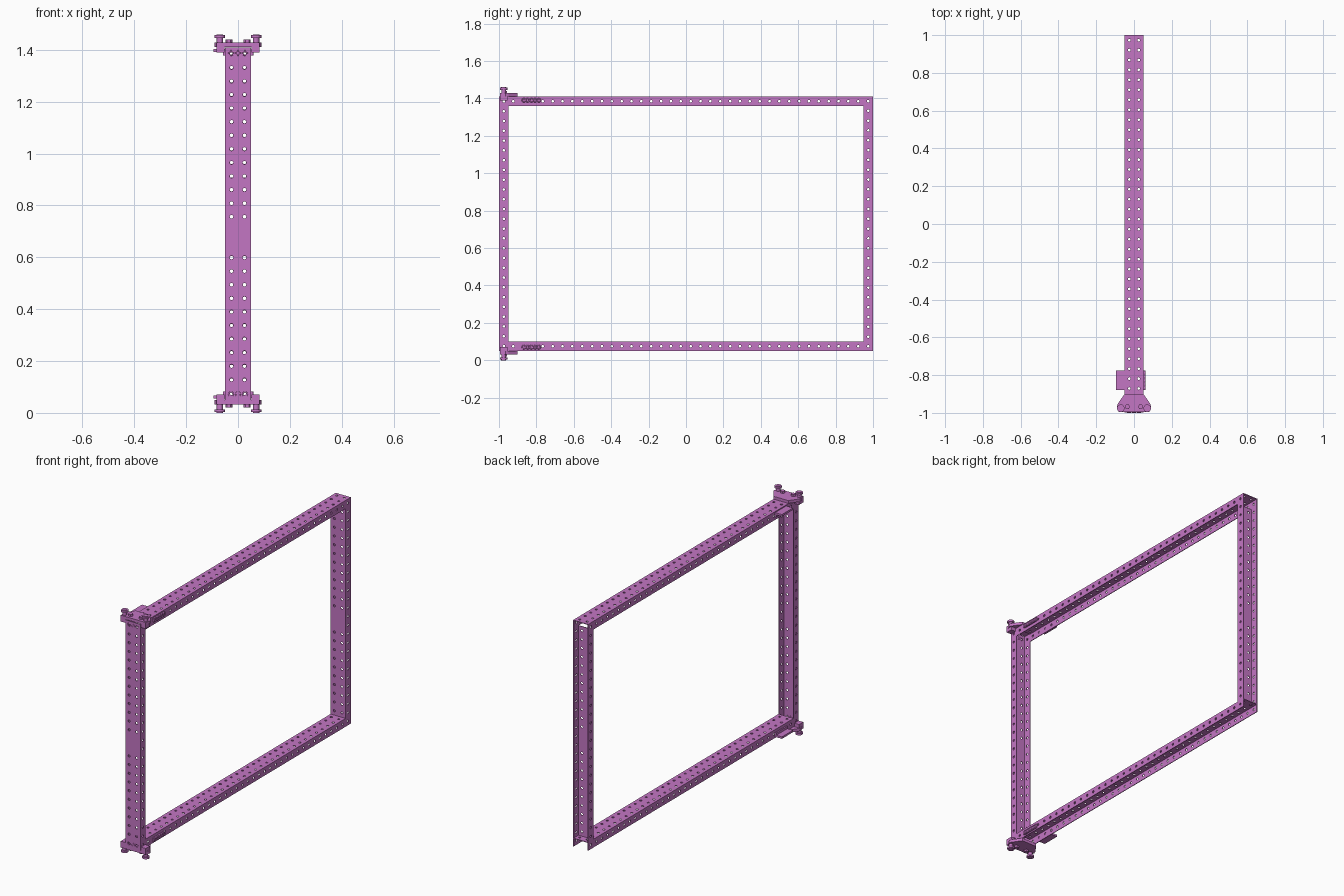
import bpy, bmesh, math
from mathutils import Vector

if "Cube" in bpy.data.objects:
    bpy.data.objects.remove(bpy.data.objects["Cube"])

T = 0.004            # sheet thickness
W = 0.05             # angle leg width
MID = 0.73           # mirror height for the upper / lower fittings
mat = bpy.data.materials.new("purple_paint")
mat.diffuse_color = (0.55, 0.18, 0.55, 1)
mat.use_nodes = True
mat.node_tree.nodes["Principled BSDF"].inputs["Base Color"].default_value = mat.diffuse_color


def finish(bm, name):
    me = bpy.data.meshes.new(name)
    bm.to_mesh(me)
    bm.free()
    ob = bpy.data.objects.new(name, me)
    me.materials.append(mat)
    bpy.context.collection.objects.link(ob)
    return ob


def strip(bm, place, length, cells, skip=(), seg=16, r=0.007):
    """Flat strip with a row of round holes; place(u, v) maps to 3D, v in -1..1."""
    p = length / cells
    for i in range(cells):
        c = (i + 0.5) * p
        outer, inner = [], []
        for k in range(seg):
            a = 2 * math.pi * k / seg
            x, y = math.cos(a), math.sin(a)
            m = max(abs(x), abs(y))
            outer.append(bm.verts.new(place(c + x / m * p / 2, y / m * W / 2)))
            inner.append(bm.verts.new(place(c + x * r, y * r)))
        if i in skip:
            bm.faces.new(outer)
            bmesh.ops.delete(bm, geom=inner, context='VERTS')
            continue
        for k in range(seg):
            j = (k + 1) % seg
            bm.faces.new((outer[k], outer[j], inner[j], inner[k]))


def channel(name, origin, along, inward, length, cells, skip=()):
    """Channel from two mirrored perforated angles; inward points from the web to the open side."""
    o, al, inw, X = Vector(origin), Vector(along), Vector(inward), Vector((1, 0, 0))
    bm = bmesh.new()
    strip(bm, lambda u, v: o + al * u + X * (W / 2 + v) + inw * T / 2, length, cells, skip)
    strip(bm, lambda u, v: o + al * u + X * (W - T / 2) + inw * (W / 2 + v), length, cells)
    bmesh.ops.remove_doubles(bm, verts=bm.verts, dist=1e-5)
    ob = finish(bm, name)
    s = ob.modifiers.new("sheet", 'SOLIDIFY')
    s.thickness, s.offset = T, 0
    m = ob.modifiers.new("other_angle", 'MIRROR')
    m.use_mirror_merge = False


def prism(name, pts, z0, z1, flip):
    """Extrude an xy outline between two heights, optionally mirrored to the lower corner."""
    if flip:
        z0, z1 = 2 * MID - z1, 2 * MID - z0
    bm = bmesh.new()
    f = bm.faces.new([bm.verts.new((x, y, z0)) for x, y in pts])
    ext = bmesh.ops.extrude_face_region(bm, geom=[f])
    bmesh.ops.translate(bm, vec=(0, 0, z1 - z0),
                        verts=[v for v in ext['geom'] if isinstance(v, bmesh.types.BMVert)])
    bmesh.ops.recalc_face_normals(bm, faces=bm.faces)
    return finish(bm, name)


def box(name, x0, x1, y0, y1, z0, z1, flip):
    return prism(name, [(x0, y0), (x1, y0), (x1, y1), (x0, y1)], z0, z1, flip)


def disc(name, x, y, r, z0, z1, flip, n=20):
    pts = [(x + r * math.cos(2 * math.pi * k / n), y + r * math.sin(2 * math.pi * k / n)) for k in range(n)]
    return prism(name, pts, z0, z1, flip)


def ring(name, loc, axis, flip, R=0.009, r=0.003):
    x, y, z = loc
    rot = (math.pi / 2, 0, 0) if axis == 'y' else (0, math.pi / 2, 0)
    bpy.ops.mesh.primitive_torus_add(location=(x, y, 2 * MID - z if flip else z), rotation=rot,
                                     major_radius=R, minor_radius=r, major_segments=16, minor_segments=6)
    ob = bpy.context.object
    ob.name = name
    ob.data.materials.append(mat)
    bpy.ops.object.shade_smooth_by_angle()


# Perforated frame
channel("front_post", (0, -0.999, 0.05), (0, 0, 1), (0, 1, 0), 1.36, 26, (11, 12))
channel("back_post", (0, 0.95, 0.10), (0, 0, 1), (0, 1, 0), 1.26, 24, (10, 11))
channel("top_rail", (0, -0.95, 1.41), (0, 1, 0), (0, 0, -1), 1.95, 37)
channel("bottom_rail", (0, -0.95, 0.10), (0, 1, 0), (0, 0, -1), 1.95, 37)

# Corner fittings, upper and mirrored lower
for flip in (False, True):
    tag = "lower_" if flip else "upper_"
    # flared cap plate over the corner
    half = [(0.05, -0.90), (0.085, -0.95), (0.09, -0.965), (0.08, -0.995)]
    prism(tag + "cap_plate", half + [(-x, y) for x, y in reversed(half)], 1.411, 1.428, flip)
    for sx in (-1, 1):
        # side ears and their knobs
        a, b = sorted((sx * 0.052, sx * 0.083))
        box(tag + "ear", a, b, -0.995, -0.955, 1.39, 1.428, flip)
        disc(tag + "knob_stem", sx * 0.07, -0.975, 0.012, 1.428, 1.448, flip)
        disc(tag + "knob_head", sx * 0.07, -0.975, 0.020, 1.446, 1.457, flip)
        disc(tag + "knob_tip", sx * 0.07, -0.975, 0.013, 1.457, 1.46, flip)
        # low bolts on the cap
        disc(tag + "cap_bolt", sx * 0.035, -0.968, 0.014, 1.428, 1.44, flip, 6)
        # slotted plates on the rail sides
        a, b = sorted((sx * 0.05, sx * 0.058))
        box(tag + "rail_plate", a, b, -0.88, -0.775, 1.378, 1.402, flip)
    box(tag + "side_tab", -0.095, -0.05, -0.88, -0.775, 1.392, 1.404, flip)
    # eyelets on the post front and rail side
    for x in (-0.027, 0, 0.027):
        ring(tag + "front_eyelet", (x, -0.997, 1.388), 'y', flip)
    for k in range(5):
        ring(tag + "side_eyelet", (0.058, -0.867 + 0.02 * k, 1.39), 'x', flip)
